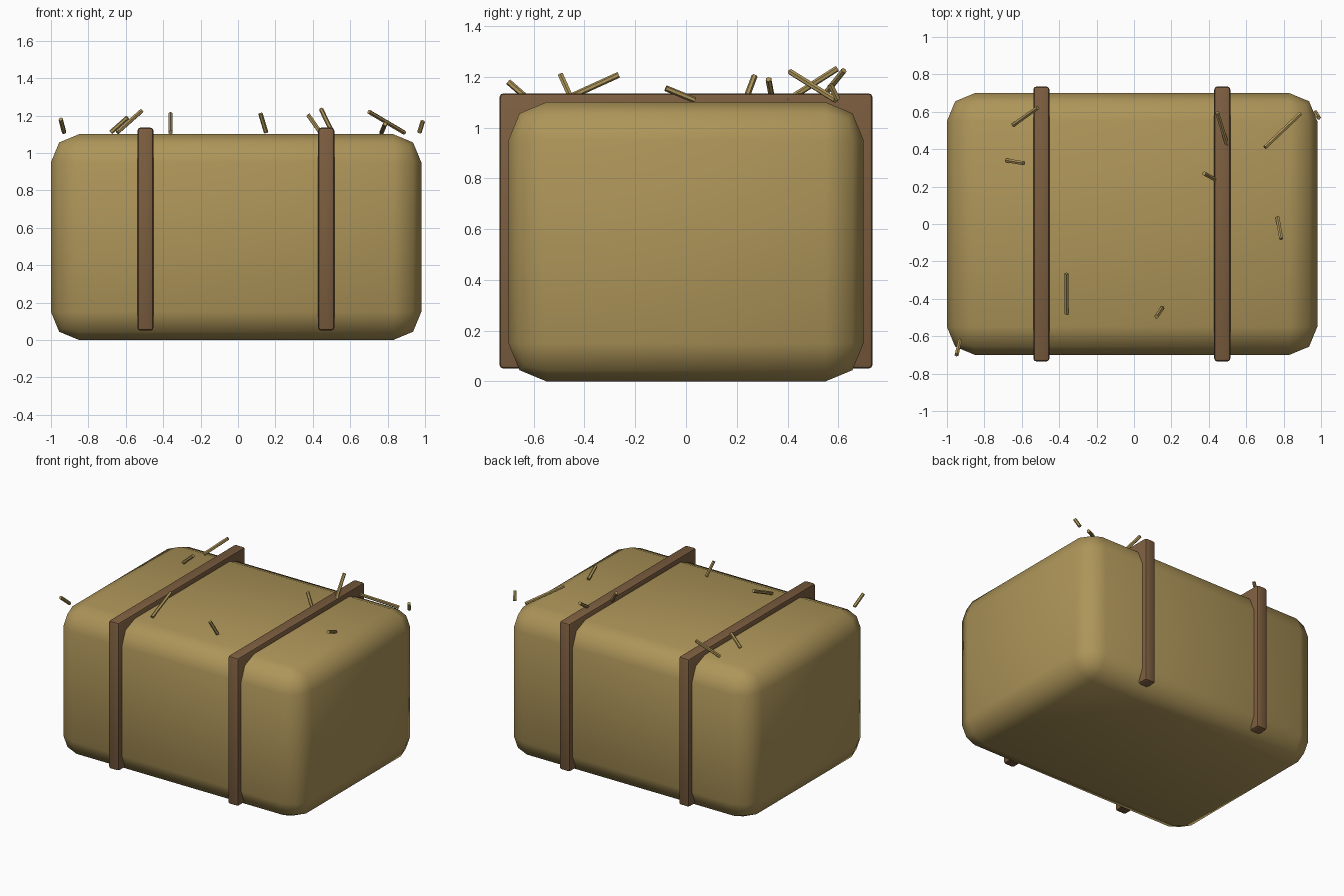
import bpy
from mathutils import Vector

if "Cube" in bpy.data.objects:
    bpy.data.objects.remove(bpy.data.objects["Cube"])


def material(name, color):
    m = bpy.data.materials.new(name)
    m.diffuse_color = (*color, 1)
    m.use_nodes = True
    m.node_tree.nodes["Principled BSDF"].inputs["Base Color"].default_value = m.diffuse_color
    return m


HAY = material("hay", (0.42, 0.30, 0.10))
STRAP = material("strap_brown", (0.20, 0.11, 0.05))


def rounded_box(name, lo, hi, bevel, segments, mat, angle):
    lo, hi = Vector(lo), Vector(hi)
    bpy.ops.mesh.primitive_cube_add(size=1, location=(lo + hi) / 2)
    ob = bpy.context.object
    ob.name = name
    ob.scale = hi - lo
    bpy.ops.object.transform_apply(location=False, rotation=False, scale=True)
    mod = ob.modifiers.new("bevel", 'BEVEL')
    mod.width, mod.segments = bevel, segments
    bpy.ops.object.modifier_apply(modifier=mod.name)
    bpy.ops.object.shade_smooth_by_angle(angle=angle)
    ob.data.materials.append(mat)
    return ob


def straw(name, a, b, radius=0.012):
    a, b = Vector(a), Vector(b)
    bpy.ops.mesh.primitive_cylinder_add(vertices=6, radius=radius,
                                        depth=(b - a).length, location=(a + b) / 2)
    ob = bpy.context.object
    ob.name = name
    ob.rotation_euler = (b - a).to_track_quat('Z', 'Y').to_euler()
    ob.data.materials.append(HAY)


# Bale body
rounded_box("bale", (-1.0, -0.7, 0), (0.98, 0.7, 1.1), 0.15, 2, HAY, 1.2)

# Two straps wrapping the top, front and back
for side, x in (("left", -0.495), ("right", 0.472)):
    rounded_box("strap_" + side, (x - 0.043, -0.735, 0.05),
                (x + 0.043, 0.735, 1.135), 0.016, 2, STRAP, 0.6)

# Loose straws sticking out of the top (root, tip)
STRAWS = [
    ((-0.93, -0.62, 1.11), (-0.948, -0.70, 1.18)),
    ((-0.68, 0.34, 1.11), (-0.59, 0.325, 1.19)),
    ((-0.645, 0.53, 1.11), (-0.515, 0.622, 1.225)),
    ((-0.36, -0.48, 1.11), (-0.36, -0.265, 1.208)),
    ((0.15, -0.45, 1.11), (0.12, -0.495, 1.21)),
    ((0.767, 0.035, 1.108), (0.787, -0.08, 1.155)),
    ((0.89, 0.59, 1.108), (0.70, 0.41, 1.22)),
    ((0.44, 0.235, 1.11), (0.375, 0.27, 1.203)),
    ((0.505, 0.40, 1.108), (0.445, 0.595, 1.232)),
    ((0.97, 0.598, 1.11), (0.988, 0.568, 1.17)),
]
for i, (root, tip) in enumerate(STRAWS, 1):
    straw(f"straw_{i}", root, tip)
